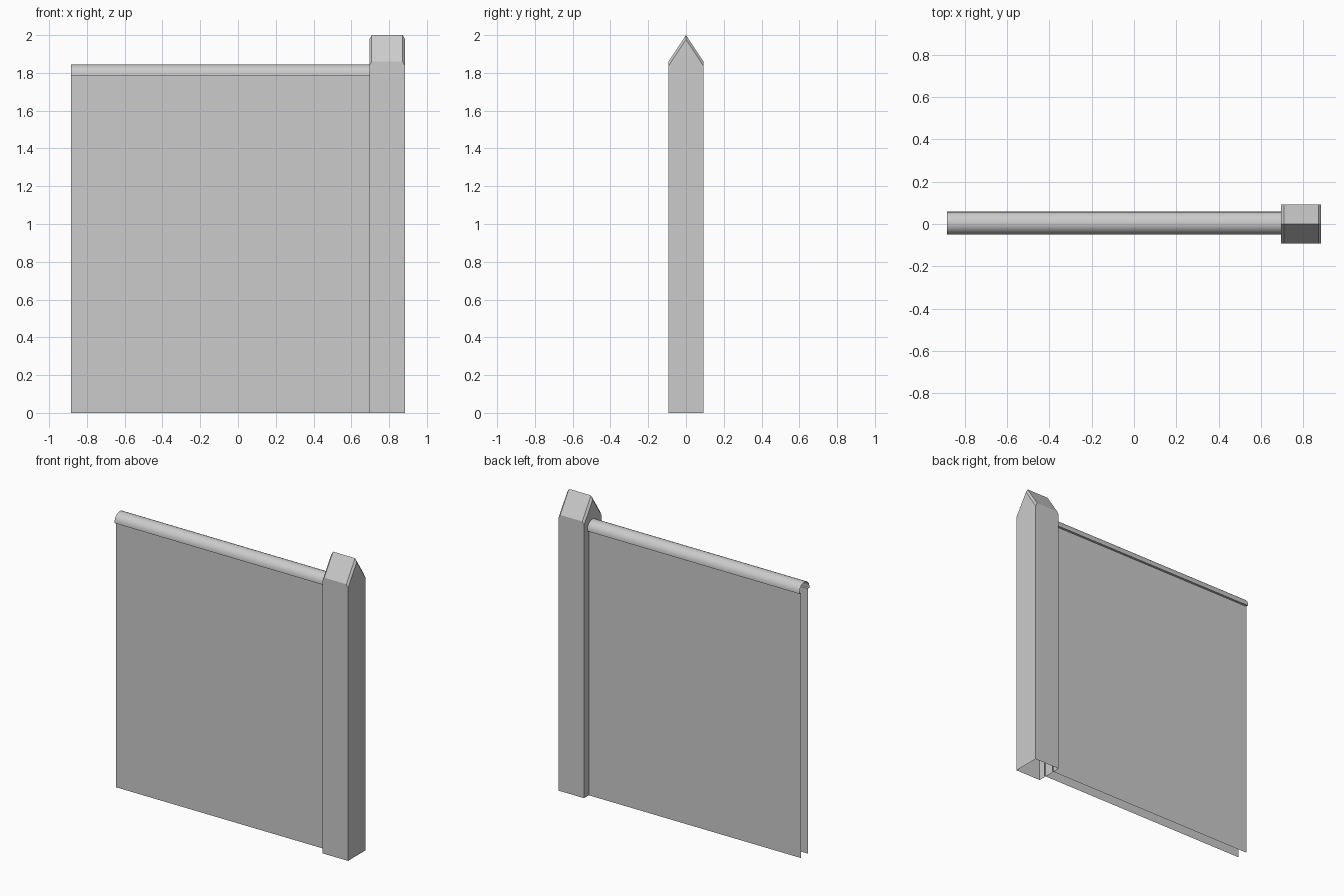
import bpy, bmesh, math

if "Cube" in bpy.data.objects:
    bpy.data.objects.remove(bpy.data.objects["Cube"])

X0, X1, X2 = -0.885, 0.695, 0.885   # wall end, post inner side, post outer side
CY = 0.004                          # wall centre line


def finish(name, bm, smooth=False):
    me = bpy.data.meshes.new(name)
    bm.normal_update()
    bm.to_mesh(me)
    bm.free()
    ob = bpy.data.objects.new(name, me)
    bpy.context.collection.objects.link(ob)
    if smooth:
        bpy.context.view_layer.objects.active = ob
        ob.select_set(True)
        bpy.ops.object.shade_smooth_by_angle(angle=math.radians(35))
        ob.select_set(False)
    return ob


def strip(name, profile, xa, xb, smooth=False):
    """Extrude an open (y, z) profile along x as a thin sheet."""
    bm = bmesh.new()
    a = [bm.verts.new((xa, y, z)) for y, z in profile]
    b = [bm.verts.new((xb, y, z)) for y, z in profile]
    for i in range(len(profile) - 1):
        bm.faces.new((a[i], b[i], b[i + 1], a[i + 1]))
    return finish(name, bm, smooth)


# Two wall sheets, open at the bottom and at the free end
strip("front_panel", [(CY - 0.038, 0), (CY - 0.038, 1.785)], X0, X1 + 0.01)
strip("back_panel", [(CY + 0.038, 1.785), (CY + 0.038, 0)], X0, X1 + 0.01)

# Rounded coping with small lips overhanging the sheets
R, ZC, N = 0.054, 1.791, 12
arc = [(CY - R * math.cos(math.pi * i / N), ZC + R * math.sin(math.pi * i / N))
       for i in range(N + 1)]
coping = [(CY - 0.038, 1.785), (CY - R, 1.785)] + arc + [(CY + R, 1.785), (CY + 0.038, 1.785)]
strip("coping", coping, X0, X1, True)

# Hollow post with a gabled top, open underneath
W, EAVE = 0.093, 1.86
bm = bmesh.new()
outline = [(-W, 0), (W, 0), (W, EAVE), (0, 2.0), (-W, EAVE)]
left = [bm.verts.new((X1, y, z)) for y, z in outline]
right = [bm.verts.new((X2, y, z)) for y, z in outline]
bm.faces.new(left[::-1])
bm.faces.new(right)
for i in range(1, 5):
    j = (i + 1) % 5
    bm.faces.new((left[i], left[j], right[j], right[i]))
bmesh.ops.recalc_face_normals(bm, faces=bm.faces[:])
# Chamfer the sloping gable edges
slopes = [e for e in bm.edges
          if abs(e.verts[0].co.x - e.verts[1].co.x) < 1e-5
          and min(v.co.z for v in e.verts) > 1.8]
bmesh.ops.bevel(bm, geom=slopes, offset=0.013, segments=1, affect='EDGES', profile=0.5)
finish("post", bm)
